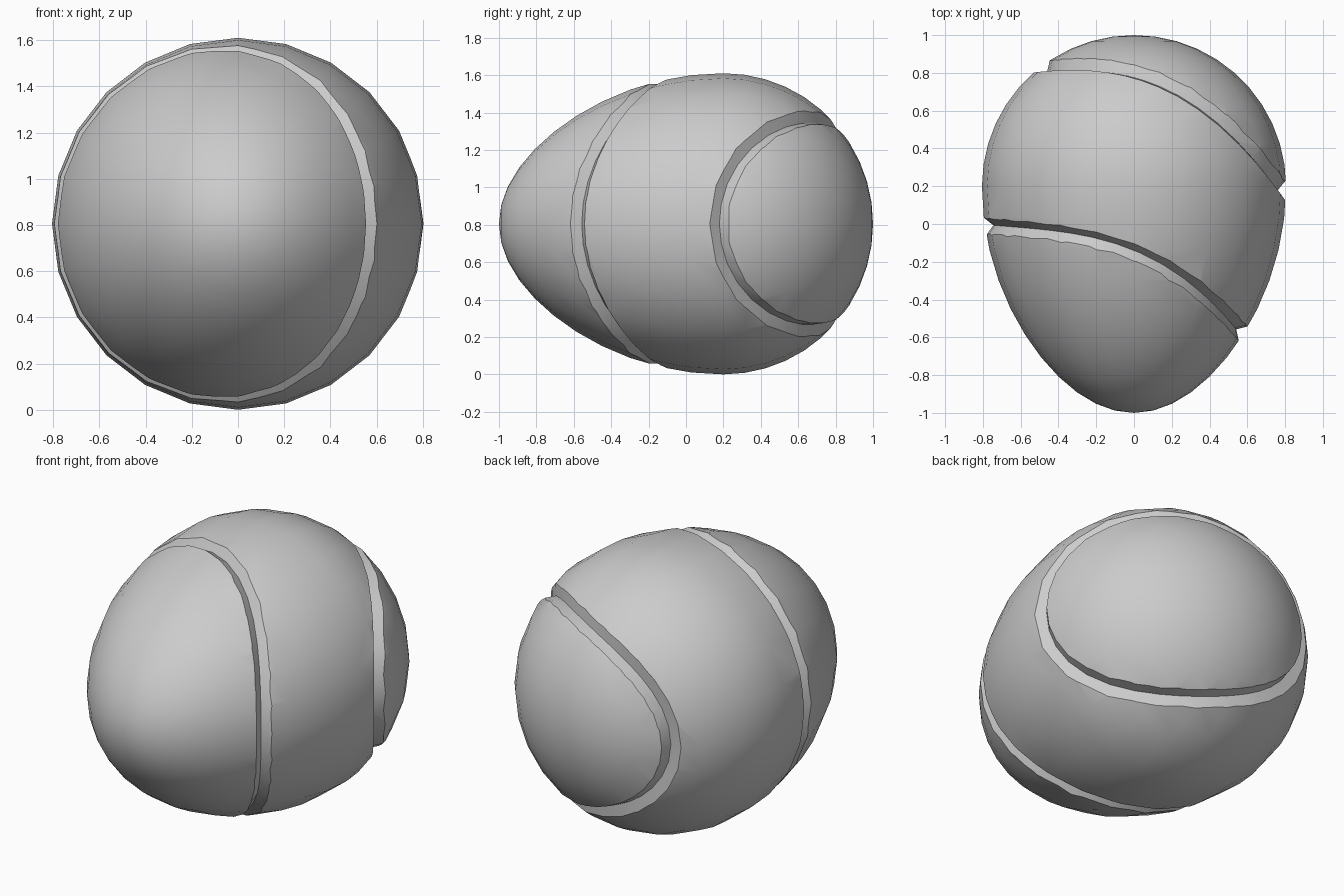
import bpy, bmesh, math
from mathutils import Vector

if "Cube" in bpy.data.objects:
    bpy.data.objects.remove(bpy.data.objects["Cube"])

R, CY, FRONT, BACK = 0.805, 0.2, 1.2, 0.8
SEGS, RINGS, PATH = 24, 22, 36


def radius(y):
    """Egg radius at a station along y."""
    t = (y - CY) / BACK if y > CY else (CY - y) / FRONT
    if t >= 1:
        return 0.0
    taper = 1 - 0.12 * t * t if y < CY else 1
    return R * math.sqrt(1 - t * t) * taper


def make_object(name, bm):
    bmesh.ops.recalc_face_normals(bm, faces=bm.faces)
    mesh = bpy.data.meshes.new(name)
    bm.to_mesh(mesh)
    bm.free()
    ob = bpy.data.objects.new(name, mesh)
    bpy.context.collection.objects.link(ob)
    return ob


def bridge(bm, a, b):
    n = len(a)
    for i in range(n):
        bm.faces.new((a[i], a[(i + 1) % n], b[(i + 1) % n], b[i]))


# Egg body, revolved around the y axis
bm = bmesh.new()
rings = []
for k in range(1, RINGS):
    c = -math.cos(math.pi * k / RINGS)
    y = CY + c * (FRONT if c < 0 else BACK)
    r = radius(y)
    rings.append([bm.verts.new((r * math.cos(2 * math.pi * i / SEGS), y,
                                R + r * math.sin(2 * math.pi * i / SEGS)))
                  for i in range(SEGS)])
for a, b in zip(rings, rings[1:]):
    bridge(bm, a, b)
for ring, y in ((rings[0], -1), (rings[-1], 1)):
    tip = bm.verts.new((0, y, R))
    for i in range(SEGS):
        bm.faces.new((tip, ring[i], ring[(i + 1) % SEGS]))
egg = make_object("egg_shell", bm)


def curve_y(pts, x):
    """Smooth curve through the groove points, seen from the top."""
    total = 0
    for i, (xi, yi) in enumerate(pts):
        for j, (xj, _) in enumerate(pts):
            if i != j:
                yi *= (x - xj) / (xi - xj)
        total += yi
    return total


def groove_point(pts, cx, ang):
    """Point where the groove curve meets the egg surface."""
    lo, hi = 0.0, 1.0
    for _ in range(40):
        m = (lo + hi) / 2
        x, z = cx + m * math.cos(ang), m * math.sin(ang)
        if math.hypot(x, z) < radius(curve_y(pts, x)):
            lo = m
        else:
            hi = m
    return Vector((x, curve_y(pts, x), z))


def surface_normal(p):
    slope = (radius(p.y + 0.001) - radius(p.y - 0.001)) / 0.002
    rho = math.hypot(p.x, p.z)
    return Vector((p.x / rho, -slope, p.z / rho)).normalized()


def cut_groove(name, pts, cx, width, depth):
    """Sweep a V section around the egg and subtract it."""
    path = [groove_point(pts, cx, 2 * math.pi * i / PATH) for i in range(PATH)]
    bm = bmesh.new()
    loops = []
    for i, p in enumerate(path):
        tangent = (path[(i + 1) % PATH] - path[i - 1]).normalized()
        n = surface_normal(p)
        side = tangent.cross(n).normalized()
        loops.append([bm.verts.new(p + Vector((0, 0, R)) + side * s * width + n * d * depth)
                      for s, d in ((-2, 1), (0, -1), (2, 1))])
    for i in range(PATH):
        bridge(bm, loops[i], loops[(i + 1) % PATH])
    cutter = make_object(name, bm)
    cutter.hide_render = True
    mod = egg.modifiers.new(name, 'BOOLEAN')
    mod.operation, mod.solver, mod.object = 'DIFFERENCE', 'EXACT', cutter
    bpy.ops.object.modifier_apply(modifier=name)
    bpy.data.objects.remove(cutter)


bpy.context.view_layer.objects.active = egg
egg.select_set(True)

# Two curved V grooves around the shell
cut_groove("front_groove", [(-0.765, -0.015), (-0.4, -0.05), (0, -0.15), (0.57, -0.57)],
           -0.1, 0.047, 0.045)
cut_groove("back_groove", [(-0.45, 0.84), (0, 0.81), (0.4, 0.61), (0.785, 0.205)],
           0.15, 0.055, 0.045)

bpy.ops.object.shade_smooth_by_angle(angle=math.radians(30))
